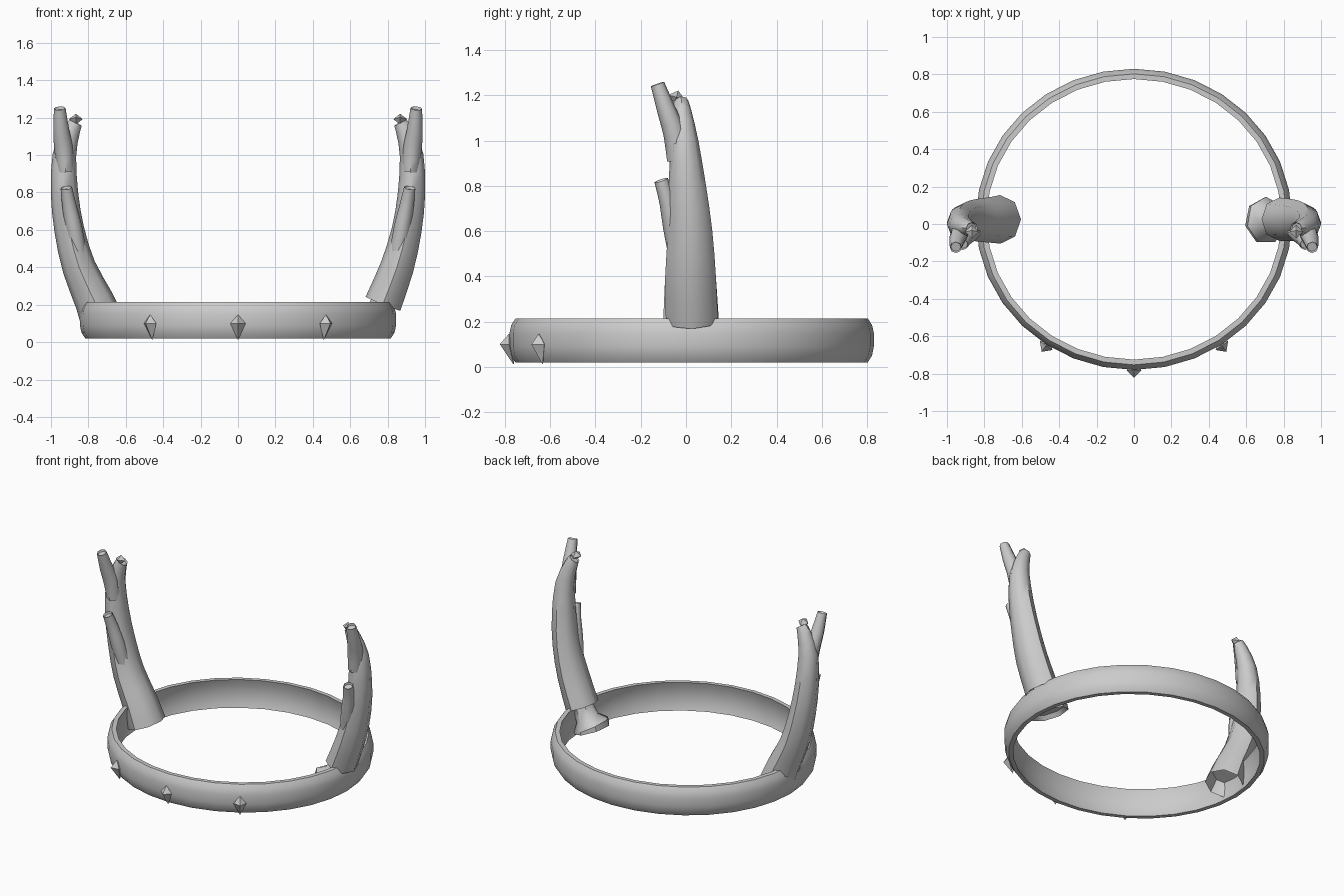
import bpy, bmesh, math
from mathutils import Vector, Matrix

if "Cube" in bpy.data.objects:
    bpy.data.objects.remove(bpy.data.objects["Cube"])

grey = bpy.data.materials.new("plain_grey")
grey.diffuse_color = (0.6, 0.6, 0.6, 1)
grey.use_nodes = True
grey.node_tree.nodes["Principled BSDF"].inputs["Base Color"].default_value = grey.diffuse_color


def finish(bm, name, smooth=True):
    bmesh.ops.recalc_face_normals(bm, faces=bm.faces[:])
    me = bpy.data.meshes.new(name)
    bm.to_mesh(me)
    bm.free()
    ob = bpy.data.objects.new(name, me)
    bpy.context.collection.objects.link(ob)
    me.materials.append(grey)
    if smooth:
        bpy.ops.object.select_all(action='DESELECT')
        ob.select_set(True)
        bpy.context.view_layer.objects.active = ob
        bpy.ops.object.shade_smooth_by_angle(angle=math.radians(48))
    return ob


def catmull(rows, n):
    """Smooth a list of (x, y, z, rx, ry) stations."""
    r = [Vector(p) for p in rows]
    ext = [2 * r[0] - r[1]] + r + [2 * r[-1] - r[-2]]
    out = []
    for i in range(1, len(ext) - 2):
        a, b, c, d = ext[i - 1:i + 3]
        for k in range(n):
            t = k / n
            out.append(0.5 * (2 * b + (c - a) * t + (2 * a - 5 * b + 4 * c - d) * t * t
                              + (3 * b - a - 3 * c + d) * t ** 3))
    return out + [r[-1]]


def tube(name, rows, sides=8, n=2, side=1, dish=(0.0, 0.015)):
    """Tapered tube along stations, with dished ends."""
    st = catmull(rows, n)
    cs = [Vector((p[0] * side, p[1], p[2])) for p in st]
    bm = bmesh.new()
    rings = []
    for i, p in enumerate(st):
        t = (cs[min(i + 1, len(cs) - 1)] - cs[max(i - 1, 0)]).normalized()
        u = Vector((0, 1, 0))
        u = (u - t * u.dot(t)).normalized()
        v = t.cross(u)
        rings.append([bm.verts.new(cs[i] + u * p[4] * math.cos(a) + v * p[3] * math.sin(a))
                      for a in (2 * math.pi * k / sides for k in range(sides))])
    for a, b in zip(rings, rings[1:]):
        for k in range(sides):
            j = (k + 1) % sides
            bm.faces.new((a[k], a[j], b[j], b[k]))
    caps = [bm.faces.new(rings[0]), bm.faces.new(rings[-1])]
    bmesh.ops.recalc_face_normals(bm, faces=bm.faces[:])
    for f, depth in zip(caps, dish):
        if depth:
            r = f.calc_perimeter() / (2 * math.pi)
            bmesh.ops.inset_region(bm, faces=[f], thickness=r * 0.15)
            bmesh.ops.translate(bm, verts=f.verts[:], vec=-f.normal * depth)
    return finish(bm, name)


def gem(name, loc, r, up, down, rot):
    """Four-sided double spike."""
    bm = bmesh.new()
    mid = [bm.verts.new((r * math.cos(a), r * math.sin(a), 0))
           for a in (k * math.pi / 2 for k in range(4))]
    top, low = bm.verts.new((0, 0, up)), bm.verts.new((0, down[0], down[1]))
    for k in range(4):
        j = (k + 1) % 4
        bm.faces.new((mid[k], mid[j], top))
        bm.faces.new((mid[j], mid[k], low))
    bm.transform(Matrix.Translation(loc) @ rot)
    return finish(bm, name, False)


# Headband: thin shell bulging outward, slightly oval
profile = [(0.778, 0.02), (0.797, 0.05), (0.805, 0.09), (0.805, 0.15), (0.797, 0.185), (0.778, 0.215),
           (0.75, 0.215), (0.764, 0.17), (0.768, 0.118), (0.764, 0.06), (0.75, 0.02)]
bm = bmesh.new()
SEG = 32
band = [[bm.verts.new((1.05 * r * math.sin(a), 0.025 - r * math.cos(a), z)) for r, z in profile]
        for a in (2 * math.pi * k / SEG for k in range(SEG))]
for i in range(SEG):
    a, b = band[i], band[(i + 1) % SEG]
    for k in range(len(profile)):
        j = (k + 1) % len(profile)
        bm.faces.new((a[k], b[k], b[j], a[j]))
finish(bm, "headband")

# Spikes along the front of the band
for name, x, y in (("left", -0.47, -0.65), ("middle", 0, -0.782), ("right", 0.47, -0.65)):
    rot = Matrix.Rotation(math.atan2(x, -y), 4, 'Z')
    gem("band_spike_" + name, Vector((x, y, 0.1)), 0.041, 0.047, (0.02, -0.09), rot)

# Horns: stations given for the +x side
upper = [(0.85, 0.02, 0.40, 0.09, 0.112), (0.902, 0.018, 0.60, 0.08, 0.098),
         (0.928, 0.006, 0.80, 0.073, 0.082), (0.928, -0.008, 1.00, 0.063, 0.062),
         (0.89, -0.018, 1.13, 0.046, 0.042), (0.866, -0.022, 1.175, 0.036, 0.032)]
left_base = [(0.715, 0.025, 0.08, 0.118, 0.13), (0.768, 0.022, 0.22, 0.105, 0.122)]
right_base = [(0.775, 0.026, 0.205, 0.1, 0.115)]
tube("left_horn", left_base + upper, side=-1, dish=(0.1, 0.01))
tube("right_horn", right_base + upper, side=1, dish=(0.02, 0.01))

# Flared foot below the right horn
tube("right_horn_foot", [(0.70, 0.018, 0.06, 0.115, 0.125), (0.708, 0.018, 0.082, 0.118, 0.128),
                         (0.735, 0.02, 0.125, 0.075, 0.08), (0.775, 0.025, 0.22, 0.06, 0.07)],
     sides=7, n=1, dish=(0.03, 0))

for side, word in ((-1, "left"), (1, "right")):
    # Upper and lower prongs
    tube(word + "_upper_prong", [(0.922, -0.032, 0.915, 0.045, 0.052), (0.932, -0.05, 1.03, 0.05, 0.05),
                                 (0.945, -0.085, 1.13, 0.043, 0.042), (0.953, -0.126, 1.25, 0.031, 0.031)],
         side=side)
    tube(word + "_lower_prong", [(0.855, -0.03, 0.48, 0.045, 0.045), (0.88, -0.055, 0.62, 0.045, 0.047),
                                 (0.902, -0.08, 0.73, 0.038, 0.038), (0.918, -0.11, 0.825, 0.031, 0.031)],
         side=side)
    # Small spike on the horn tip
    gem(word + "_tip_spike", Vector((side * 0.867, -0.042, 1.192)), 0.037, 0.03, (0, -0.03),
        Matrix.Rotation(math.radians(-15), 4, 'X'))
